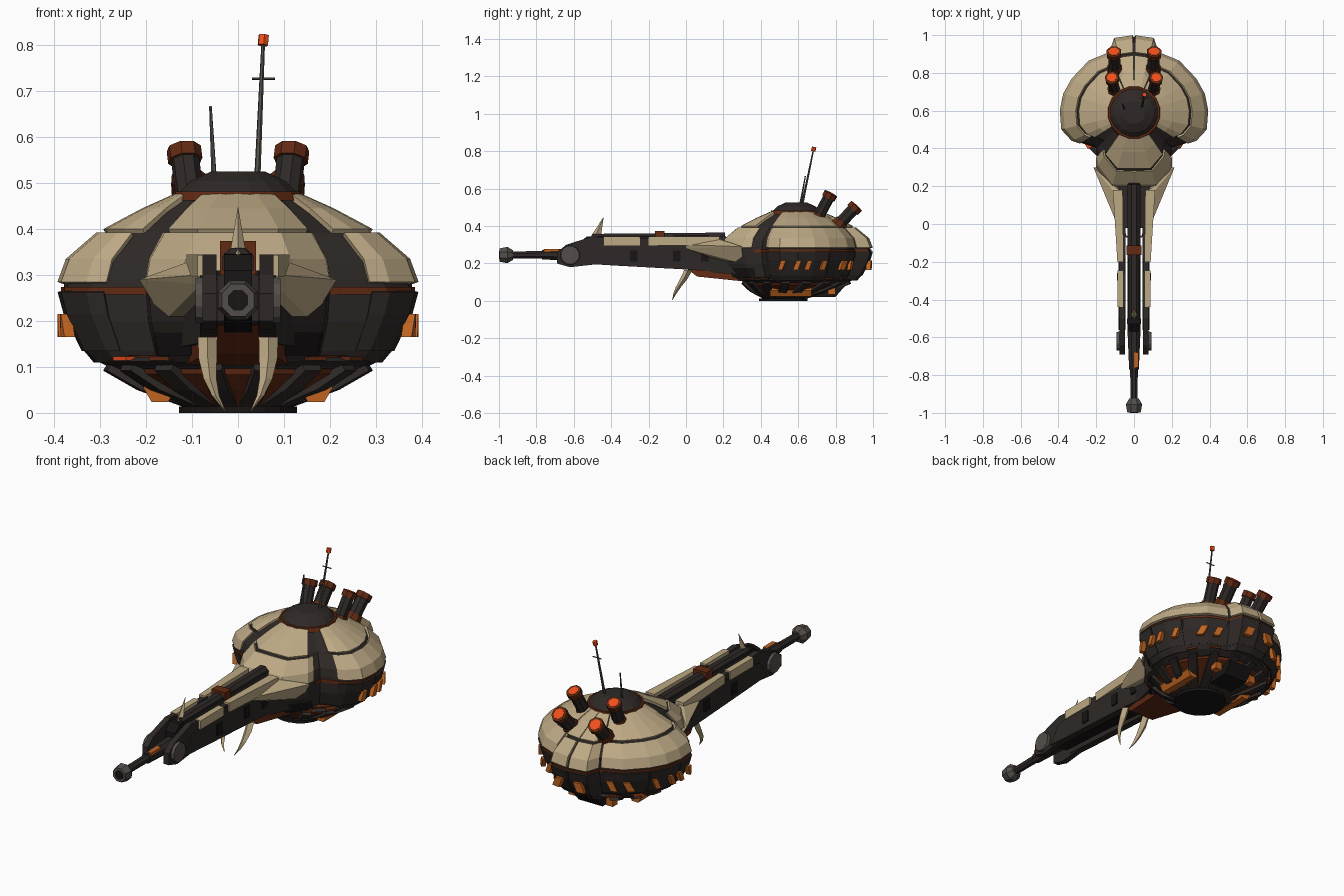
import bpy, bmesh, math
from mathutils import Vector, Matrix

if "Cube" in bpy.data.objects:
    bpy.data.objects.remove(bpy.data.objects["Cube"])


def material(name, rgb):
    m = bpy.data.materials.new(name)
    m.diffuse_color = [(c / 255) ** 2.2 for c in rgb] + [1]
    m.use_nodes = True
    m.node_tree.nodes["Principled BSDF"].inputs["Base Color"].default_value = m.diffuse_color
    return m


BEIGE = material("beige_armour", (188, 168, 132))
DARK = material("dark_metal", (50, 45, 43))
BLACK = material("black_metal", (30, 27, 27))
GREY = material("worn_steel", (84, 79, 75))
RUST = material("rust_red", (98, 46, 26))
ORANGE = material("orange_paint", (190, 100, 38))
GLOW = material("hot_glow", (240, 80, 32))


def finish(name, bm, mat, mirror=False, fix=True):
    if fix:
        bmesh.ops.recalc_face_normals(bm, faces=bm.faces)
    me = bpy.data.meshes.new(name)
    bm.to_mesh(me)
    bm.free()
    me.materials.append(mat)
    ob = bpy.data.objects.new(name, me)
    bpy.context.collection.objects.link(ob)
    if mirror:
        ob.modifiers.new("mirror", 'MIRROR').use_mirror_merge = False
    return ob


def loft(name, rings, mat, closed=True, mirror=False):
    bm = bmesh.new()
    vs = [[bm.verts.new(p) for p in r] for r in rings]
    n = len(vs[0])
    for a, b in zip(vs, vs[1:]):
        for i in range(n if closed else n - 1):
            j = (i + 1) % n
            bm.faces.new((a[i], a[j], b[j], b[i]))
    if closed:
        bm.faces.new(vs[0][::-1])
        bm.faces.new(vs[-1])
    return finish(name, bm, mat, mirror, closed)


def hull(name, pts, mat, mirror=False):
    bm = bmesh.new()
    for p in pts:
        bm.verts.new(p)
    res = bmesh.ops.convex_hull(bm, input=bm.verts)
    loose = [v for v in bm.verts if not v.link_faces]
    bmesh.ops.delete(bm, geom=loose, context='VERTS')
    return finish(name, bm, mat, mirror)


def prism(name, yz, x0, x1, mat, mirror=False):
    return loft(name, [[(x, y, z) for y, z in yz] for x in (x0, x1)], mat, True, mirror)


def box(name, x, y, z, mat, mirror=False):
    return prism(name, [(y[0], z[0]), (y[1], z[0]), (y[1], z[1]), (y[0], z[1])], x[0], x[1], mat, mirror)


def rod(name, p, q, r1, r2, n, mat, mirror=False):
    p, q = Vector(p), Vector(q)
    d = q - p
    bm = bmesh.new()
    mx = Matrix.Translation((p + q) / 2) @ d.to_track_quat('Z', 'Y').to_matrix().to_4x4() @ Matrix.Rotation(math.pi / n, 4, 'Z')
    bmesh.ops.create_cone(bm, cap_ends=True, segments=n, radius1=r1, radius2=r2, depth=d.length, matrix=mx)
    return finish(name, bm, mat, mirror)


# Turret plan: half outline from front to rear, blended by t towards the roof ring
HALF = [(0, .19), (.12, .19), (.2, .30), (.205, .40), (.33, .44), (.385, .50), (.393, .6),
        (.375, .69), (.33, .77), (.24, .865), (.13, .91), (.105, .985), (0, 1.0)]
PLAN = [Vector(p) for p in HALF] + [Vector((-x, y)) for x, y in HALF[-2:0:-1]]
CEN = Vector((0, .59))


def P(u, t, z):
    i = math.floor(u)
    p = PLAN[i % 24].lerp(PLAN[(i + 1) % 24], u - i) - CEN
    p = p.lerp(p.normalized() * .13, t) + CEN
    return (p.x, p.y, z)


def panel(name, u0, u1, tz, mat, thick=.012, both=True):
    us = [u0] + [k for k in range(math.ceil(u0), math.floor(u1) + 1) if u0 < k < u1] + [u1]
    ob = loft(name, [[P(u, t, z) for u in us] for t, z in tz], mat, False, both)
    s = ob.modifiers.new("thickness", 'SOLIDIFY')
    s.thickness, s.offset = thick, -1


# Turret core and armour layers
core = [(.3, .11), (.22, .135), (.09, .2), (.05, .262), (.06, .29), (.12, .328), (.4, .38), (.44, .392), (1, .468)]
loft("turret_core", [[P(u, t, z) for u in range(24)] for t, z in core], DARK)
low = [(0, .285), (.07, .335), (.32, .392)]
panel("side_armour", 3.65, 9.95, low, BEIGE)
panel("front_collar", -2.5, 2.5, low, BEIGE, both=False)
panel("rear_armour", 10.05, 11.93, low, BEIGE)
up = [(.38, .40), (.7, .445), (.98, .478)]
panel("roof_side_plate", 3.5, 9.9, up, BEIGE)
panel("roof_front_plate", -2.0, 2.0, up, BEIGE, both=False)
panel("roof_rear_plate", 9.97, 11.97, up, BEIGE)
belt = [(.2, .135), (.05, .215), (0, .263)]
for k, (a, b) in enumerate([(3.7, 5.95), (6.03, 7.95), (8.03, 9.9), (10.0, 11.95)]):
    panel(f"belt_plate_{k}", a, b, belt, DARK)
panel("belt_rust_line", 2.6, 12, [(.03, .258), (.03, .274)], RUST, .006)
panel("front_belt", -2.4, 2.4, [(.22, .125), (.1, .2), (.08, .262)], BLACK, both=False)

# Belt windows
for k, u in enumerate([5.1, 5.95, 6.6, 7.6, 8.8, 9.5, 11.4]):
    w = .14 if u < 11 else .2
    hull(f"belt_window_{k}", [P(u + s * w + .1 * e, t, .19 + .025 * e) for s in (-1, 1) for e in (-1, 1)
                              for t in (0, .09)], ORANGE, True)

# Roof dome and its rust ring
rod("roof_ring", (0, .59, .462), (0, .59, .482), .145, .138, 16, RUST)
for k, (z0, z1, a, b) in enumerate([(.48, .505, .13, .105), (.505, .525, .105, .06)]):
    rod(f"roof_dome_{k}", (0, .59, z0), (0, .59, z1), a, b, 16, DARK)

# Exhaust stacks, two per side
for tag, base, tip, r in [("upper", (.1, .70, .435), (.118, .775, .575), .031), ("rear", (.1, .81, .40), (.107, .912, .508), .034)]:
    p, q = Vector(base), Vector(tip)
    d = (q - p).normalized()
    rod(tag + "_exhaust_stack", p, q - d * .02, r, r, 8, DARK, True)
    rod(tag + "_exhaust_base", p, p + d * .035, r + .009, r + .006, 8, RUST, True)
    rod(tag + "_exhaust_cap", q - d * .03, q, r + .007, r + .007, 8, RUST, True)
    rod(tag + "_exhaust_glow", q - d * .01, q + d * .002, r - .005, r - .005, 8, GLOW, True)

# Antennas
rod("tall_antenna", (.042, .62, .51), (.055, .682, .81), .007, .004, 6, GREY)
rod("antenna_crossbar", (.03, .667, .727), (.08, .667, .727), .003, .003, 5, GREY)
rod("antenna_tip", (.054, .68, .80), (.056, .685, .822), .012, .012, 6, GLOW)
rod("short_antenna", (-.052, .61, .51), (-.06, .638, .667), .006, .003, 6, GREY)


# Underside: stepped rust bowl, ribs, boxes and bottom plate
def circle(r, y, z, n=20):
    return [(r * math.cos(2 * math.pi * k / n), y + r * math.sin(2 * math.pi * k / n), z) for k in range(n)]


loft("lower_bowl", [circle(.11, .52, .012), circle(.19, .55, .05), circle(.26, .58, .085), circle(.28, .59, .125)], RUST)
loft("lower_ring", [circle(.27, .59, .095), circle(.305, .59, .112), circle(.29, .59, .12)], DARK)
rod("bottom_plate", (0, .52, 0), (0, .52, .014), .13, .13, 20, BLACK)
for k in range(16):
    a = 2 * math.pi * (k + .5) / 16
    c, s = math.cos(a), math.sin(a)
    pts = [(r * c - w * s, y + r * s + w * c, z) for r, y, z in
           [(.12, .53, .014), (.22, .56, .05), (.295, .59, .092), (.28, .59, .115), (.13, .53, .04)] for w in (-.022, .022)]
    hull(f"lower_rib_{k}", pts, DARK)
    hull(f"lower_light_{k}", [(r * c - w * s, .59 + r * s + w * c, z) for r in (.28, .31) for w in (-.025, .025)
                              for z in (.114, .123)], RUST if k % 3 else GLOW)
rod("side_tank", (.17, .45, .055), (.17, .67, .055), .036, .036, 6, ORANGE, True)
hull("rear_lower_block", [(x, y, z) for x in (-.07, .07) for y, z in [(.68, .02), (.80, .022), (.85, .08), (.68, .09)]], BLACK)
box("rear_lower_light", (.09, .13), (.76, .80), (.035, .075), ORANGE, True)

# Neck between turret and gun
hull("neck_core", [(s * x, y, z) for s in (-1, 1) for x, y, z in
     [(.045, -.02, .2), (.045, -.02, .3), (.1, .18, .31), (.17, .36, .3), (.15, .36, .14), (.09, .15, .15)]], DARK)
hull("neck_underside", [(s * x, y, z) for s in (-1, 1) for x, y, z in
     [(.05, -.02, .19), (.07, .06, .13), (.11, .3, .105), (.12, .4, .11), (.11, .3, .2)]], RUST)
hull("neck_cheek", [(.08, .0, .28), (.09, .0, .30), (.105, .17, .33), (.07, .17, .335), (.215, .30, .29),
                    (.16, .30, .2), (.1, .22, .2), (.115, .15, .25)], BEIGE, True)

# Gun cradle
prism("cradle_beam", [(-.57, .215), (-.57, .31), (-.53, .345), (.2, .35), (.28, .31), (.28, .15), (0, .175), (-.3, .2)],
      -.03, .03, BLACK)
rod("upper_tube", (0, -.5, .325), (0, .21, .332), .036, .036, 8, DARK)
box("tube_band", (-.039, .039), (-.165, -.115), (.30, .374), RUST)
prism("cradle_arm", [(-.56, .2), (-.5, .29), (-.4, .305), (.2, .31), (.25, .15), (0, .168), (-.4, .19)], .045, .083, DARK, True)
box("front_rail", (.055, .088), (-.44, -.245), (.296, .343), BEIGE, True)
box("rail_joint", (.05, .08), (-.26, -.18), (.30, .335), DARK, True)
hull("rear_rail", [(x, y, z) for z in (.296, .345) for x, y in [(.055, -.2), (.088, -.2), (.06, .18), (.112, .18)]], BEIGE, True)
prism("hinge_arm", [(-.69, .2), (-.69, .26), (-.64, .30), (-.5, .345), (-.44, .34), (-.44, .2), (-.62, .18)], .047, .077, DARK, True)
rod("hinge_disc", (.06, -.62, .245), (.092, -.62, .245), .055, .05, 12, GREY, True)
for k, y in enumerate((-.28, -.05, .1)):
    box(f"arm_clamp_{k}", (.08, .091), (y - .02, y + .02), (.21, .27), BLACK, True)

# Barrel and muzzle
rod("barrel", (0, -.95, .245), (0, -.4, .25), .02, .026, 8, DARK)
rod("barrel_sleeve", (0, -.77, .247), (0, -.5, .25), .028, .04, 8, DARK)
box("barrel_mark", (.0, .024), (-.76, -.68), (.25, .278), ORANGE)
rod("muzzle_collar", (0, -.955, .245), (0, -.925, .245), .047, .028, 8, GREY)
rod("muzzle", (0, -.998, .245), (0, -.955, .245), .038, .047, 8, GREY)
rod("muzzle_bore", (0, -1, .245), (0, -.99, .245), .024, .024, 8, BLACK)

# Spike on the cradle and hanging tusks
hull("top_spike", [(-.024, -.50, .31), (.024, -.50, .31), (0, -.535, .305), (0, -.46, .31), (.012, -.475, .37),
                   (-.012, -.475, .37), (0, -.44, .45)], BEIGE)
tusk = [(.066, .012, .165, .021), (.066, -.01, .12, .02), (.061, -.04, .075, .014), (.049, -.06, .038, .008), (.028, -.073, .004, .001)]
loft("tusk", [[(x + w, y, z), (x, y + w, z), (x - w, y, z), (x, y - w, z)] for x, y, z, w in tusk], BEIGE, True, True)
